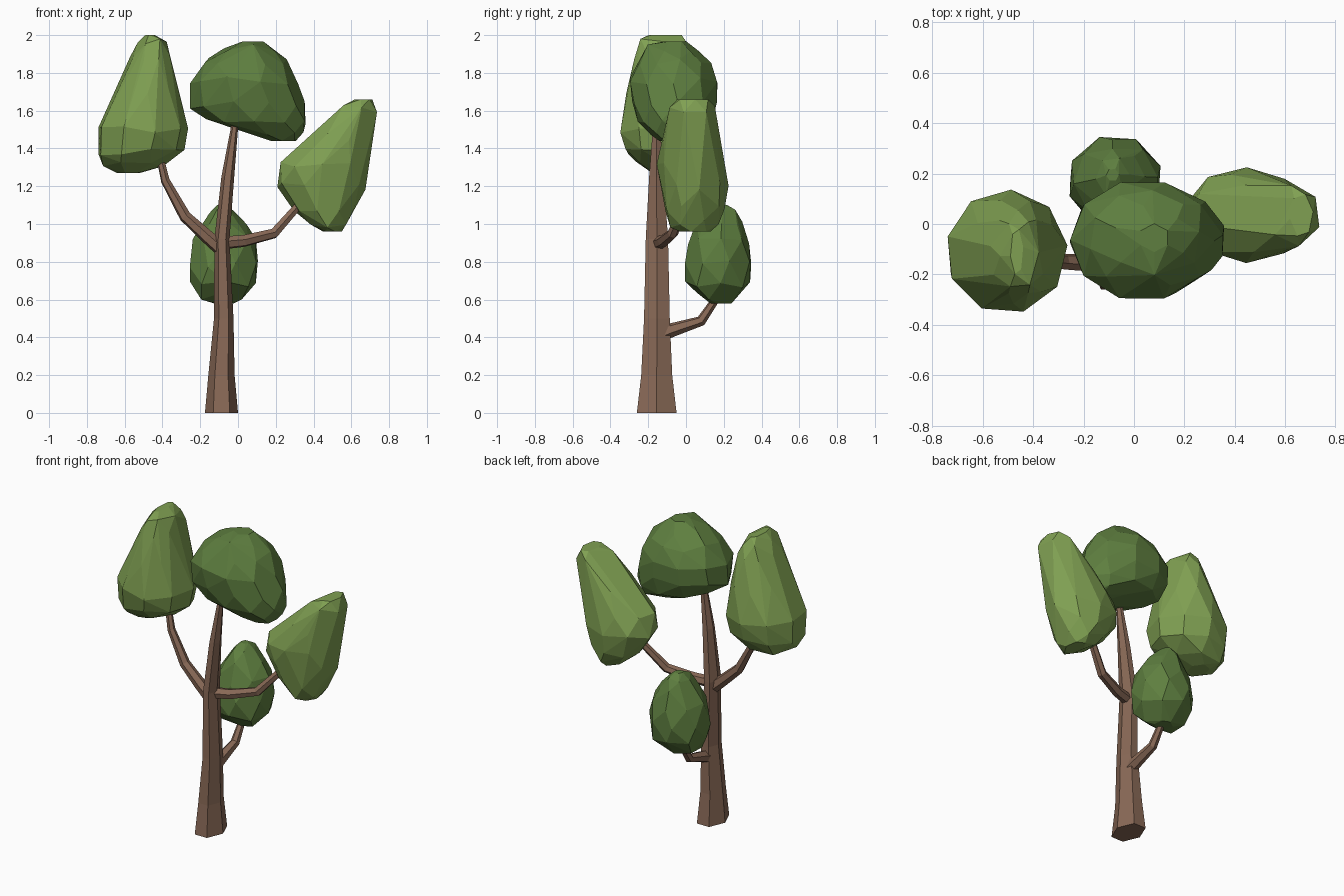
import bpy, bmesh, math, random
from mathutils import Vector

if "Cube" in bpy.data.objects:
    bpy.data.objects.remove(bpy.data.objects["Cube"])

random.seed(4)


def material(name, rgb):
    m = bpy.data.materials.new(name)
    m.diffuse_color = (*rgb, 1)
    m.use_nodes = True
    m.node_tree.nodes["Principled BSDF"].inputs["Base Color"].default_value = m.diffuse_color
    return m


BARK = material("bark brown", (0.25, 0.142, 0.094))
LIGHT = material("light leaf green", (0.215, 0.352, 0.085))
DARK = material("dark leaf green", (0.112, 0.21, 0.05))


def finish(name, bm, mat):
    bmesh.ops.recalc_face_normals(bm, faces=bm.faces)
    me = bpy.data.meshes.new(name)
    bm.to_mesh(me)
    bm.free()
    me.materials.append(mat)
    ob = bpy.data.objects.new(name, me)
    bpy.context.collection.objects.link(ob)
    return ob


def skin(bm, rings):
    # bridge consecutive rings of points and cap both ends
    vs = [[bm.verts.new(p) for p in r] for r in rings]
    n = len(vs[0])
    for a, b in zip(vs, vs[1:]):
        for i in range(n):
            j = (i + 1) % n
            bm.faces.new((a[i], a[j], b[j], b[i]))
    bm.faces.new(vs[0][::-1])
    bm.faces.new(vs[-1])


def level_ring(z, x0, x1, y0, y1, n, turn=0.0, sx=1.0, sy=1.0):
    # ellipse filling the given extents at height z
    return [Vector(((x0 + x1) / 2 + sx * (x1 - x0) / 2 * math.cos(turn + i * math.tau / n),
                    (y0 + y1) / 2 + sy * (y1 - y0) / 2 * math.sin(turn + i * math.tau / n), z))
            for i in range(n)]


def branch(name, path, radii, n=6):
    pts = [Vector(p) for p in path]
    rings = []
    for i, p in enumerate(pts):
        d = (pts[min(i + 1, len(pts) - 1)] - pts[max(i - 1, 0)]).normalized()
        u = d.cross(Vector((0.3, 0.3, 1)) if abs(d.z) < 0.9 else Vector((0, 1, 0))).normalized()
        if rings:
            u = (last - d * last.dot(d)).normalized()
        last = u
        w = d.cross(u)
        rings.append([p + radii[i] * (u * math.cos(k * math.tau / n) + w * math.sin(k * math.tau / n))
                      for k in range(n)])
    bm = bmesh.new()
    skin(bm, rings)
    finish(name, bm, BARK)


def foliage(name, levels, mat, n=9):
    # faceted clump: hull over irregular rings, nearly flat faces merged
    bm = bmesh.new()
    for k, lv in enumerate(levels):
        m = n if 1 < k < len(levels) - 2 else 6
        for p in level_ring(*lv, m, turn=random.uniform(0, 1), sx=1.03, sy=1.03):
            p.z += random.uniform(-0.02, 0.02) if 0 < k < len(levels) - 1 else 0
            bm.verts.new(p)
    res = bmesh.ops.convex_hull(bm, input=bm.verts)
    junk = {g for g in res["geom_interior"] + res["geom_unused"]
            if isinstance(g, bmesh.types.BMVert)}
    bmesh.ops.delete(bm, geom=list(junk), context='VERTS')
    bmesh.ops.dissolve_limit(bm, angle_limit=math.radians(7), verts=bm.verts, edges=bm.edges)
    finish(name, bm, mat)


# trunk: six-sided, tapering, leaning to the right at the top
trunk = [(0, -.175, 0, -.26, -.05), (.2, -.157, -.018, -.237, -.073),
         (.5, -.127, -.024, -.222, -.086), (.92, -.125, -.045, -.213, -.095),
         (1.25, -.088, -.02, -.195, -.118), (1.53, -.034, .002, -.174, -.138)]
bm = bmesh.new()
skin(bm, [level_ring(*lv, 6, sy=1.155) for lv in trunk])
finish("trunk", bm, BARK)

# branches
branch("left_branch", [(-.08, -.155, .86), (-.16, -.155, .93), (-.28, -.15, 1.04),
                       (-.385, -.14, 1.23), (-.41, -.13, 1.34)], [.04, .037, .032, .024, .02])
branch("right_branch", [(-.08, -.145, .90), (.03, -.12, .91), (.19, -.07, .95),
                        (.34, .0, 1.12)], [.036, .033, .029, .022])
branch("back_branch", [(-.075, -.15, .41), (-.075, -.07, .44), (-.078, .08, .487),
                       (-.08, .17, .62)], [.042, .037, .028, .02])

# foliage clumps: (z, x min, x max, y min, y max)
foliage("left_foliage", [
    (1.27, -.64, -.52, -.18, -.02), (1.31, -.71, -.40, -.27, .05),
    (1.38, -.74, -.29, -.32, .10), (1.50, -.74, -.27, -.35, .13),
    (1.70, -.64, -.31, -.31, .10), (1.88, -.57, -.35, -.28, .05),
    (1.96, -.53, -.38, -.26, .02), (2.0, -.49, -.44, -.20, -.02)], LIGHT)
foliage("top_foliage", [
    (1.44, .17, .31, -.14, .0), (1.48, .06, .345, -.19, .07),
    (1.55, -.17, .36, -.25, .13), (1.63, -.245, .345, -.285, .165),
    (1.76, -.245, .31, -.30, .17), (1.86, -.17, .255, -.26, .13),
    (1.93, -.08, .20, -.20, .07), (1.967, .02, .14, -.11, .0)], DARK, 10)
foliage("right_foliage", [
    (.96, .45, .55, -.03, .13), (1.0, .38, .59, -.08, .17),
    (1.08, .30, .63, -.11, .20), (1.20, .21, .67, -.13, .22),
    (1.31, .23, .675, -.15, .20), (1.46, .38, .70, -.12, .18),
    (1.61, .54, .74, -.085, .15), (1.66, .62, .71, -.05, .12)], LIGHT)
foliage("back_foliage", [
    (.58, -.13, -.02, .13, .24), (.62, -.21, .03, .06, .29),
    (.68, -.25, .09, .0, .335), (.79, -.26, .11, -.01, .35),
    (.91, -.235, .09, .015, .33), (1.0, -.19, .04, .06, .295),
    (1.06, -.15, -.02, .11, .265), (1.10, -.11, -.06, .17, .22)], DARK, 8)
